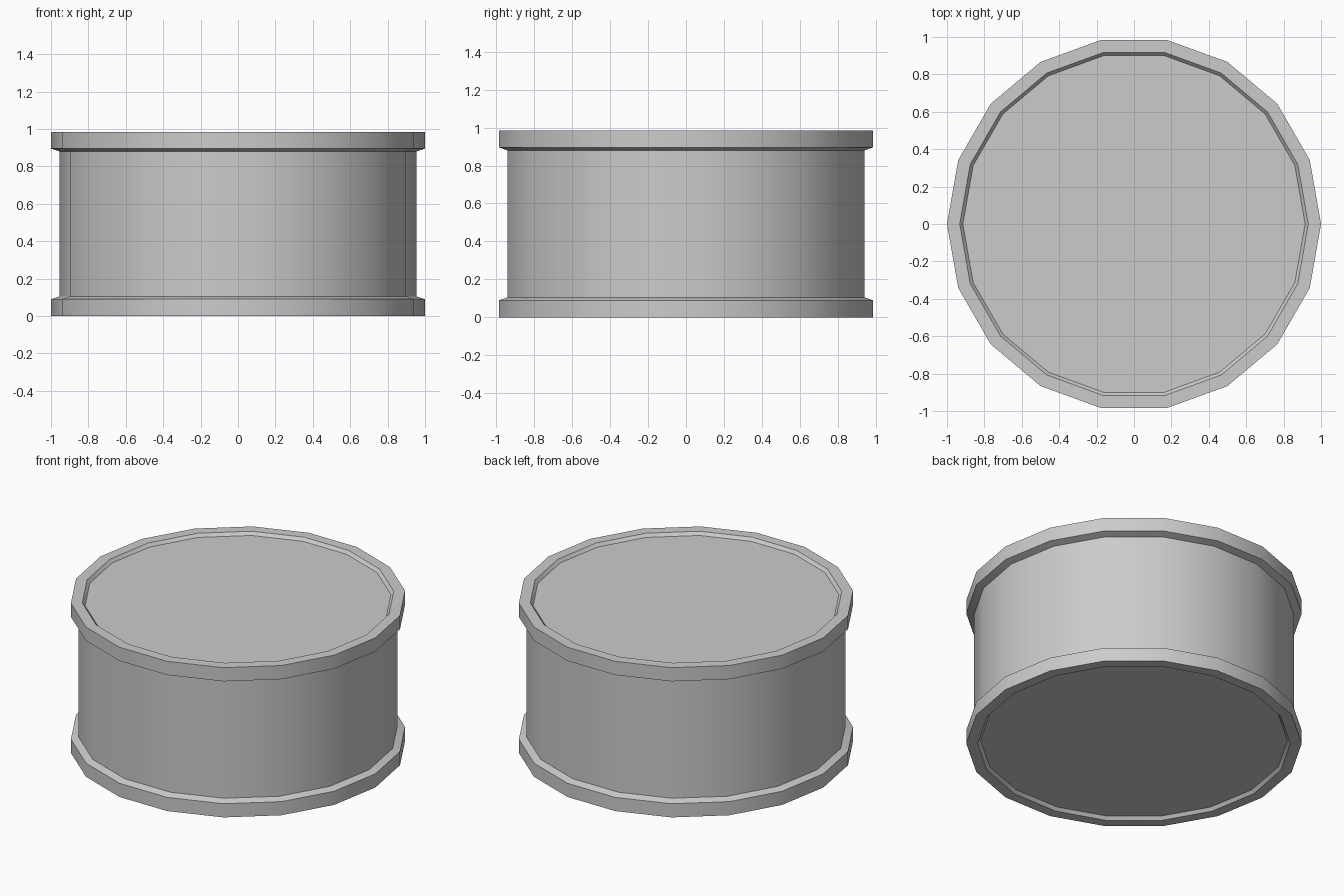
import bpy, bmesh
from math import cos, sin, pi

if "Cube" in bpy.data.objects:
    bpy.data.objects.remove(bpy.data.objects["Cube"])

SIDES = 18
HEIGHT = 0.985

# Lower half of the drum profile (radius, z): recessed floor, rim, shoulder
lower = [(0.915, 0.02), (0.932, 0.0), (1.0, 0.0), (1.0, 0.09), (0.955, 0.105)]
# Upper half is the mirror image
profile = lower + [(r, HEIGHT - z) for r, z in reversed(lower)]

bm = bmesh.new()
rings = [[bm.verts.new((r * cos(2 * pi * i / SIDES), r * sin(2 * pi * i / SIDES), z))
          for i in range(SIDES)] for r, z in profile]

# Walls between neighbouring rings
for a, b in zip(rings, rings[1:]):
    for i in range(SIDES):
        j = (i + 1) % SIDES
        bm.faces.new((a[i], a[j], b[j], b[i]))

# Recessed bottom and top discs
bm.faces.new(rings[0][::-1])
bm.faces.new(rings[-1])
bmesh.ops.recalc_face_normals(bm, faces=bm.faces)

mesh = bpy.data.meshes.new("drum")
bm.to_mesh(mesh)
bm.free()
drum = bpy.data.objects.new("drum", mesh)
bpy.context.collection.objects.link(drum)

# Smooth round the sides, sharp at the rims
bpy.context.view_layer.objects.active = drum
drum.select_set(True)
bpy.ops.object.shade_smooth_by_angle(angle=pi / 9 + 0.1)
